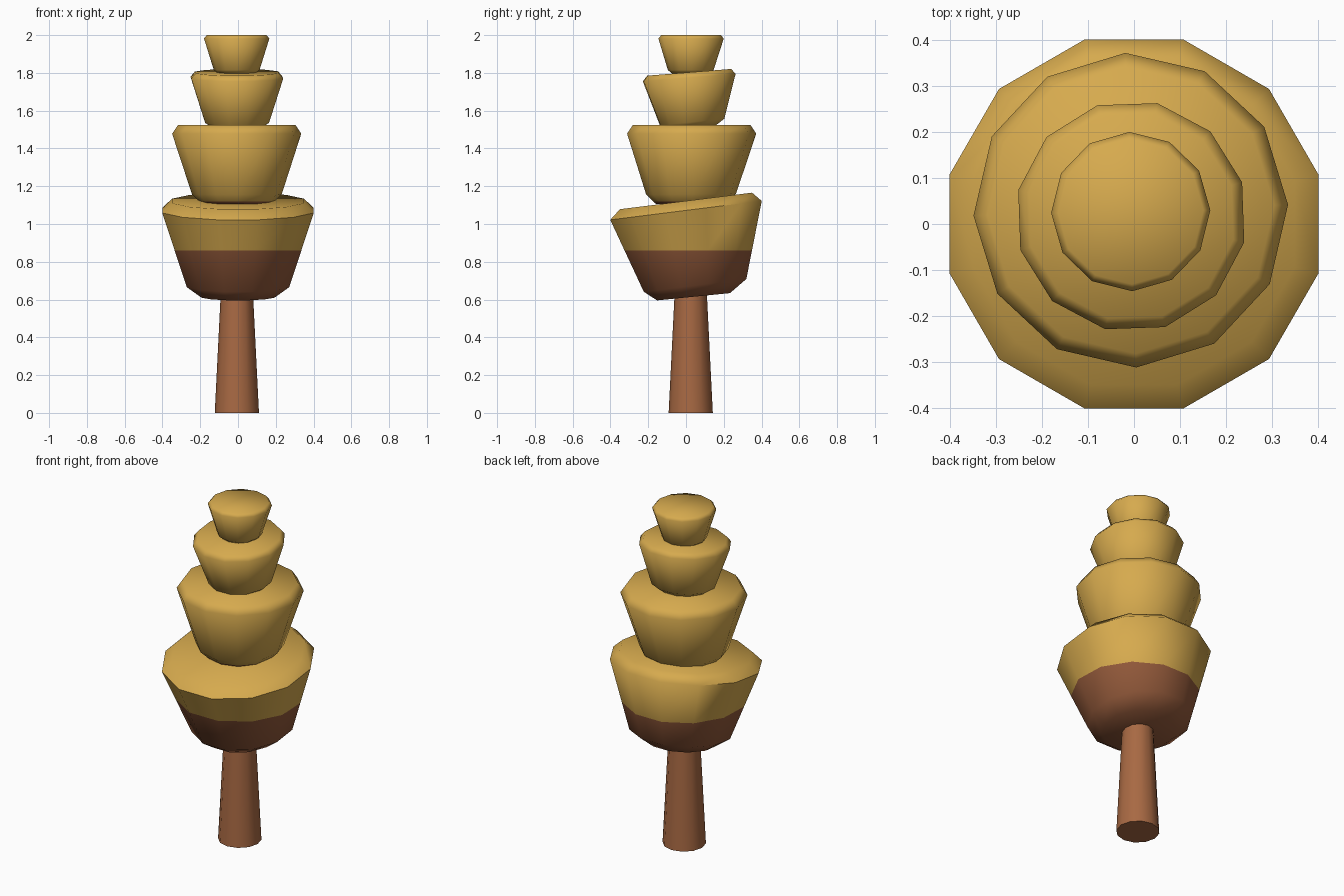
import bpy, bmesh, math

if "Cube" in bpy.data.objects:
    bpy.data.objects.remove(bpy.data.objects["Cube"])


def material(name, rgb):
    m = bpy.data.materials.new(name)
    lin = [((c / 255 + 0.055) / 1.055) ** 2.4 for c in rgb]
    m.diffuse_color = (*lin, 1)
    m.use_nodes = True
    m.node_tree.nodes["Principled BSDF"].inputs["Base Color"].default_value = m.diffuse_color
    return m


LEAF = material("autumn_yellow", (214, 170, 78))
BARK = material("bark_brown", (168, 105, 67))
SHADE = material("dark_brown", (146, 89, 58))
SIDES = 12


def lathe(name, rings, turn, mats, split=None):
    """Stack tilted 12-sided rings (cx, cy, radius, z, slope along y).
    Faces below the split height take the second material."""
    bm = bmesh.new()
    loops = []
    for cx, cy, r, z, slope in rings:
        loop = []
        for i in range(SIDES):
            a = math.radians(turn) + math.tau * i / SIDES
            dy = r * math.sin(a)
            loop.append(bm.verts.new((cx + r * math.cos(a), cy + dy, z + slope * dy)))
        loops.append(loop)
    for lo, hi in zip(loops, loops[1:]):
        for i in range(SIDES):
            j = (i + 1) % SIDES
            bm.faces.new((lo[i], lo[j], hi[j], hi[i]))
    bm.faces.new(loops[0][::-1])
    bm.faces.new(loops[-1])
    if split:
        bmesh.ops.bisect_plane(bm, geom=bm.verts[:] + bm.edges[:] + bm.faces[:],
                               plane_co=(0, 0, split), plane_no=(0, 0, 1))
        for f in bm.faces:
            f.material_index = int(f.calc_center_median().z < split)
    me = bpy.data.meshes.new(name)
    bm.to_mesh(me)
    bm.free()
    for m in mats:
        me.materials.append(m)
    me.shade_smooth()
    me.set_sharp_from_angle(angle=math.radians(62))
    ob = bpy.data.objects.new(name, me)
    bpy.context.collection.objects.link(ob)
    return ob


# Tapered trunk, ending inside the lowest tier
lathe("trunk", [(-0.006, 0.025, 0.117, 0, 0), (-0.006, 0.025, 0.083, 0.68, 0)], 0, [BARK])

# Lowest tier: tilted, brown underneath
lathe("foliage_tier_1", [
    (0, 0.04, 0.20, 0.615, 0.10),
    (0, 0.048, 0.281, 0.675, 0.125),
    (0, 0, 0.415, 1.072, 0.125),
    (0, 0, 0.362, 1.122, 0.125)], 15, [LEAF, SHADE], 0.86)

# Second tier: nearly level, with a thin brown base
lathe("foliage_tier_2", [
    (-0.006, 0.025, 0.185, 1.107, 0),
    (-0.006, 0.027, 0.238, 1.158, 0.01),
    (-0.007, 0.03, 0.342, 1.478, 0),
    (-0.007, 0.03, 0.312, 1.523, 0)], 2, [LEAF, SHADE], 1.118)

# Third tier: tilted
lathe("foliage_tier_3", [
    (-0.006, 0.03, 0.135, 1.512, 0.10),
    (-0.006, 0.032, 0.175, 1.54, 0.10),
    (-0.006, 0.017, 0.252, 1.775, 0.08),
    (-0.006, 0.017, 0.228, 1.803, 0.08)], 17, [LEAF])

# Top tier: level
lathe("foliage_tier_4", [
    (-0.007, 0.025, 0.10, 1.798, 0),
    (-0.007, 0.025, 0.121, 1.815, 0),
    (-0.007, 0.027, 0.173, 1.982, 0),
    (-0.007, 0.027, 0.158, 2.0, 0)], 1, [LEAF])
